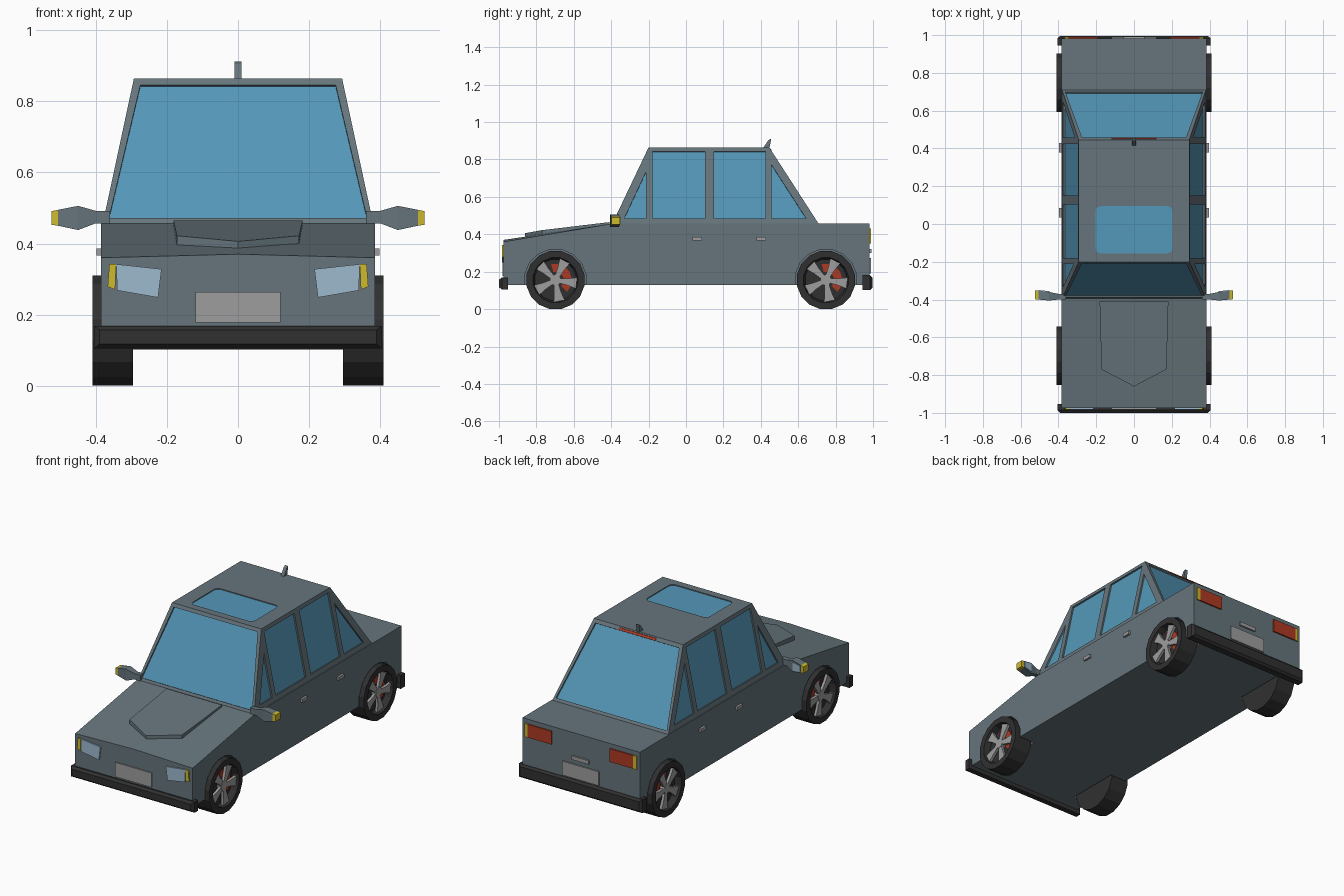
import bpy, bmesh, math
from mathutils import Vector

if "Cube" in bpy.data.objects:
    bpy.data.objects.remove(bpy.data.objects["Cube"])


def material(name, r, g, b):
    m = bpy.data.materials.new(name)
    lin = [((c / 255 + 0.055) / 1.055) ** 2.4 for c in (r, g, b)]
    m.diffuse_color = (*lin, 1)
    m.use_nodes = True
    m.node_tree.nodes["Principled BSDF"].inputs["Base Color"].default_value = m.diffuse_color
    return m


PAINT = material("slate_paint", 102, 117, 124)
GLASS = material("blue_glass", 84, 151, 184)
BLACK = material("black_rubber", 48, 48, 48)
SILVER = material("silver", 158, 158, 158)
LAMP = material("pale_lamp", 158, 186, 206)
YELLOW = material("yellow_signal", 206, 186, 45)
RED = material("red", 174, 58, 35)


def loft(name, loops, mat):
    """Join matching point loops into a solid with capped ends."""
    bm = bmesh.new()
    rows = [[bm.verts.new(p) for p in loop] for loop in loops]
    n = len(rows[0])
    for a, b in zip(rows, rows[1:]):
        for i in range(n):
            j = (i + 1) % n
            bm.faces.new((a[i], a[j], b[j], b[i]))
    bm.faces.new(rows[0])
    bm.faces.new(rows[-1])
    bmesh.ops.recalc_face_normals(bm, faces=bm.faces)
    me = bpy.data.meshes.new(name)
    bm.to_mesh(me)
    bm.free()
    ob = bpy.data.objects.new(name, me)
    me.materials.append(mat)
    bpy.context.collection.objects.link(ob)
    return ob


def rect(x0, x1, y, z0, z1):
    return [(x0, y, z0), (x1, y, z0), (x1, y, z1), (x0, y, z1)]


def box(name, x0, x1, y0, y1, z0, z1, mat):
    return loft(name, [rect(x0, x1, y0, z0, z1), rect(x0, x1, y1, z0, z1)], mat)


def ring(x, r, cy, cz, n=16):
    return [(x, cy + r * math.cos((i + .5) * math.tau / n),
             cz + r * math.sin((i + .5) * math.tau / n)) for i in range(n)]


def cut(target, cutters):
    for c in cutters:
        c.hide_render = True
        mod = target.modifiers.new("cut", 'BOOLEAN')
        mod.operation, mod.solver, mod.object = 'DIFFERENCE', 'EXACT', c
        bpy.context.view_layer.objects.active = target
        bpy.ops.object.modifier_apply(modifier=mod.name)
        bpy.data.objects.remove(c)


# Lower body: side profile with a slightly crowned nose, wheel wells cut out
WHEELS = {"front": -0.698, "rear": 0.748}


def body_side(x, crown):
    return [(x, y, z) for y, z in ((-.975, .13), (-.975, .36 + crown), (-.395, .457),
                                   (.982, .457), (.982, .13))]


body = loft("body", [body_side(-.385, 0), body_side(0, .01), body_side(.385, 0)], PAINT)
cut(body, [loft("well_cutter", [ring(s * .28, .166, y, .155), ring(s * .45, .166, y, .155)], PAINT)
           for s in (-1, 1) for y in WHEELS.values()])

# Hood bulge
bulge = [(-.182, -.41, .465), (.182, -.41, .465), (.172, -.77, .422), (0, -.86, .406), (-.172, -.77, .422)]
loft("hood_bulge", [[(x, y, z - .05) for x, y, z in bulge], bulge], PAINT)

# Cabin: tapered block with recessed windows
Z0, Z1 = .455, .865


def lerp(a, b, z):
    return a + (b - a) * (z - Z0) / (Z1 - Z0)


def side_x(z): return lerp(.381, .293, z)
def front_y(z): return lerp(-.395, -.2, z)
def rear_y(z): return lerp(.71, .445, z)


cabin = loft("cabin", [[(-side_x(z), front_y(z), z), (side_x(z), front_y(z), z),
                        (side_x(z), rear_y(z), z), (-side_x(z), rear_y(z), z)] for z in (Z0, Z1)], PAINT)
cutters = []


def window(name, pts, depth=.012):
    pts = [Vector(p) for p in pts]
    n = (pts[1] - pts[0]).cross(pts[2] - pts[1]).normalized()
    centre = sum(pts, Vector()) / len(pts)
    if n.dot(centre - Vector((0, .1, .6))) < 0:
        n = -n
    cutters.append(loft("window_cutter", [[p - n * depth for p in pts], [p + n * .02 for p in pts]], PAINT))
    loft(name, [[p - n * (depth + .003) for p in pts], [p - n * (depth - .003) for p in pts]], GLASS)


for name, edge in (("windshield", front_y), ("rear_window", rear_y)):
    window(name, [(x, edge(z), z) for x, z in ((-.363, .472), (.363, .472), (.275, .846), (-.275, .846))])

SIDE = {"front_quarter_window": ((-.33, .485), (-.213, .485), (-.213, .735)),
        "front_door_window": ((-.18, .485), (.102, .485), (.102, .843), (-.18, .843)),
        "rear_door_window": ((.15, .485), (.424, .485), (.424, .843), (.15, .843)),
        "rear_quarter_window": ((.458, .485), (.642, .485), (.458, .77))}
for s in (-1, 1):
    for name, pts in SIDE.items():
        window(name, [(s * side_x(z), y, z) for y, z in pts])

sunroof = []
for k, (cx, cy) in enumerate(((.177, .067), (-.177, .067), (-.177, -.129), (.177, -.129))):
    for a in (0, 30, 60, 90):
        t = math.radians(a + 90 * k)
        sunroof.append((cx + .027 * math.cos(t), cy + .027 * math.sin(t), Z1))
window("sunroof", sunroof, .008)
cut(cabin, cutters)

# High brake light above the rear window
loft("high_brake_light", [[(x, rear_y(z) + d, z) for x, z in
                           ((-.12, .849), (.12, .849), (.12, .859), (-.12, .859))] for d in (-.003, .003)], RED)

# Roof antenna
loft("antenna", [[(x, y, z) for y, z in ((.412, .86), (.446, .86), (.456, .912), (.442, .905))]
                 for x in (-.01, .01)], PAINT)

# Bumpers with chamfered outer faces
loft("front_bumper", [rect(-.405, .405, -.952, .105, .168), rect(-.405, .405, -.985, .105, .168),
                      rect(-.39, .39, -1, .117, .157)], BLACK)
loft("rear_bumper", [rect(-.405, .405, .945, .102, .182), rect(-.405, .405, .984, .102, .182),
                     rect(-.39, .39, .996, .114, .17)], BLACK)

# Blank plates and trunk handle
box("front_plate", -.12, .12, -.982, -.974, .178, .263, SILVER)
box("rear_plate", -.12, .12, .981, .989, .19, .273, SILVER)
box("trunk_handle", -.055, .055, .981, .992, .3, .322, SILVER)

for s in (-1, 1):
    # Head and tail lamps with yellow outer strips
    for name, pts, mat in (
            ("headlight", ((.343, .342), (.215, .328), (.225, .248), (.34, .268)), LAMP),
            ("front_signal", ((.362, .343), (.343, .342), (.346, .27), (.367, .279)), YELLOW)):
        loft(name, [[(s * x, y, z) for x, z in pts] for y in (-.983, -.974)], mat)
    box("tail_light", s * .19, s * .347, .981, .99, .352, .43, RED)
    box("rear_signal", s * .347, s * .367, .981, .99, .352, .43, YELLOW)

    # Door handles
    for y in (.035, .378):
        box("door_handle", s * .38, s * .398, y, y + .05, .366, .386, SILVER)

    # Wing mirror: tapered housing, signal tip and mirror glass
    def section(x, y0, y1, z0, z1):
        return [(s * x, y0, z0), (s * x, y1, z0), (s * x, y1, z1), (s * x, y0, z1)]
    loft("mirror_housing", [section(.36, -.4, -.37, .457, .492), section(.4, -.4, -.37, .457, .492),
                            section(.45, -.405, -.36, .438, .506), section(.506, -.4, -.353, .45, .495)], PAINT)
    loft("mirror_signal", [section(.506, -.4, -.353, .45, .495), section(.525, -.398, -.352, .453, .491)], YELLOW)
    loft("mirror_glass", [section(.448, -.364, -.356, .447, .498), section(.502, -.358, -.35, .456, .49)], LAMP)

    # Wheels: tyre with recessed face, five spokes, hub and brake caliper
    for end, cy in WHEELS.items():
        cz = .155
        loft(end + "_tire", [ring(s * x, r, cy, cz) for x, r in
                             ((.295, .158), (.41, .158), (.41, .122), (.372, .112))], BLACK)
        arc = [math.radians(a) for a in range(-45, 106, 25)]
        sector = [(.088, a) for a in arc] + [(.045, a) for a in reversed(arc)]
        loft(end + "_brake_caliper", [[(s * x, cy + r * math.cos(a), cz + r * math.sin(a)) for r, a in sector]
                                      for x in (.368, .38)], RED)
        loft(end + "_hub", [ring(s * x, .03, cy, cz, 10) for x in (.37, .4)], SILVER)
        for k in range(5):
            a = math.radians(-8 + 72 * k)
            spoke = ((.015, -.012), (.07, -.019), (.114, -.03), (.114, .03), (.07, .019), (.015, .012))
            loft(end + "_spoke", [[(s * x, cy + u * math.cos(a) - v * math.sin(a),
                                    cz + u * math.sin(a) + v * math.cos(a)) for u, v in spoke]
                                  for x in (.382, .398)], SILVER)
